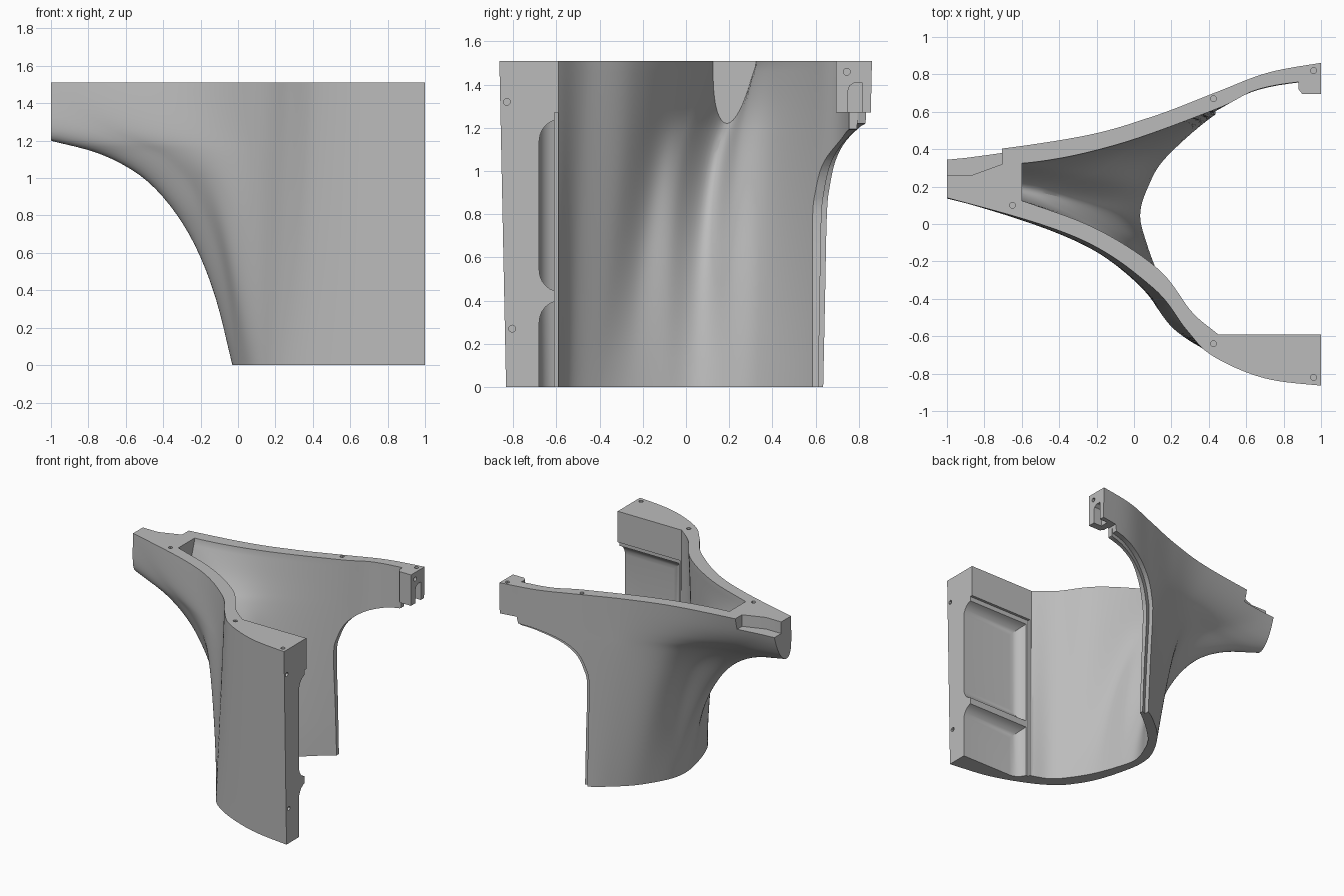
import bpy, bmesh, math
from mathutils import Vector

cube = bpy.data.objects.get("Cube")
if cube:
    bpy.data.objects.remove(cube, do_unlink=True)

TOP = 1.51
grey = bpy.data.materials.new("plain grey")
grey.use_nodes = True
grey.diffuse_color = (0.5, 0.5, 0.5, 1)
grey.node_tree.nodes["Principled BSDF"].inputs["Base Color"].default_value = (0.5, 0.5, 0.5, 1)


def add_object(name, bm):
    bmesh.ops.recalc_face_normals(bm, faces=bm.faces)
    mesh = bpy.data.meshes.new(name)
    bm.to_mesh(mesh)
    bm.free()
    mesh.materials.append(grey)
    obj = bpy.data.objects.new(name, mesh)
    bpy.context.collection.objects.link(obj)
    return obj


def spline(points, steps):
    """Smooth curve through 2D points."""
    p = [Vector(q) for q in points]
    p = [2 * p[0] - p[1]] + p + [2 * p[-1] - p[-2]]
    out = []
    for a, b, c, d in zip(p, p[1:], p[2:], p[3:]):
        for i in range(steps):
            t = i / steps
            out.append(0.5 * (2 * b + (c - a) * t + (2 * a - 5 * b + 4 * c - d) * t * t
                              + (3 * b - a - 3 * c + d) * t ** 3))
    return out + [p[-2]]


def loft(name, low, high, ridge, nose, corners=(), spill=0.0, shift=0.0):
    """Solid morphing from low to high outline; the nose follows the ridge (x, z), the walls follow height."""
    bm = bmesh.new()
    levels = spline(ridge, 4)
    start, end = levels[0].x, levels[-1].x
    rings = []
    for k, level in enumerate(levels):
        u = (level.x - start) / (end - start)
        outline = []
        for i, (a, b) in enumerate(zip(low, high)):
            wall = min(max(abs(i - nose) - 1, 0) / 2, 1)
            outline.append(Vector(a).lerp(Vector(b), u + (level.y / TOP - u) * wall))
        z = level.y - spill * (k == 0) + spill * (k == len(levels) - 1)
        ring = spline(outline, 9) + [Vector(c) for c in corners]
        rings.append([bm.verts.new((p.x, p.y + shift, z)) for p in ring])
    for r, s in zip(rings, rings[1:]):
        for i in range(len(r)):
            j = (i + 1) % len(r)
            bm.faces.new((r[i], r[j], s[j], s[i]))
    bm.faces.new(rings[0])
    bm.faces.new(rings[-1])
    return add_object(name, bm)


def prism(name, points, axis, lo, hi, round_y=None):
    """Extruded outline; edges lying on y = round_y get rounded."""
    place = {"x": lambda a, b, h: (h, a, b),
             "y": lambda a, b, h: (a, h, b),
             "z": lambda a, b, h: (a, b, h)}[axis]
    bm = bmesh.new()
    ends = [[bm.verts.new(place(a, b, h)) for a, b in points] for h in (lo, hi)]
    for i in range(len(points)):
        j = (i + 1) % len(points)
        bm.faces.new((ends[0][i], ends[0][j], ends[1][j], ends[1][i]))
    for ring in ends:
        bm.faces.new(ring)
    if round_y is not None:
        edges = [e for e in bm.edges if all(abs(v.co.y - round_y) < 1e-4 for v in e.verts)]
        bmesh.ops.bevel(bm, geom=edges, offset=0.1, segments=6, profile=0.5, affect="EDGES")
    return add_object(name, bm)


def box(name, x, y, z, round_y=None):
    rect = [(x[0], y[0]), (x[1], y[0]), (x[1], y[1]), (x[0], y[1])]
    return prism(name, rect, "z", z[0], z[1], round_y)


def combine(obj, tool, operation="DIFFERENCE"):
    mod = obj.modifiers.new("combine", "BOOLEAN")
    mod.operation, mod.solver, mod.object = operation, "EXACT", tool
    bpy.context.view_layer.objects.active = obj
    bpy.ops.object.modifier_apply(modifier=mod.name)
    bpy.data.objects.remove(tool, do_unlink=True)


# Outer skin, from the front edge around the nose to the back edge
outer_low = [(1.05, -.84), (.7, -.79), (.42, -.69), (.235, -.58), (.135, -.465), (.06, -.33), (0, -.14),
             (-.03, .04), (0, .2), (.12, .4), (.26, .535), (.42, .645), (.72, .765), (1.05, .84)]
outer_high = [(1.05, -.87), (.7, -.825), (.42, -.705), (.28, -.565), (.1, -.34), (-.3, -.075), (-1, .14),
              (-1.8, .32), (-1, .37), (-.3, .465), (.1, .575), (.44, .705), (.72, .81), (1.05, .87)]
outer_ridge = [(-.03, 0), (-.12, .36), (-.23, .64), (-.365, .855), (-.525, 1.015), (-.74, 1.13),
               (-1, 1.2), (-1.25, 1.27), (-1.52, 1.37), (-1.8, TOP)]
body = loft("flared_shell", outer_low, outer_high, outer_ridge, 7)
combine(body, box("end_trim", (-1, 1), (-2, 2), (-1, 2)), "INTERSECT")

# Hollow inside, ending in a flat wall behind the nose
inner_low = [(.45, -.59), (.32, -.535), (.22, -.42), (.135, -.27), (.07, -.1), (.04, .05),
             (.08, .2), (.18, .36), (.45, .595), (.72, .72), (1.3, .79)]
inner_high = [(.45, -.59), (.31, -.47), (.13, -.24), (-.2, -.025), (-.6, .125), (-1.2, .32),
              (-.6, .33), (-.1, .425), (.44, .615), (.72, .735), (1.3, .8)]
inner_ridge = [(.04, 0), (-.06, .5), (-.18, .8), (-.32, 1.01), (-.46, 1.14), (-.6, 1.22),
               (-.78, 1.31), (-.98, 1.41), (-1.2, TOP)]
cavity = loft("cavity", inner_low, inner_high, inner_ridge, 5, [(1.3, -.59)], spill=.05)
combine(cavity, box("cavity_trim", (-.6, 2), (-2, 2), (-1, 2)), "INTERSECT")
combine(body, cavity)

# Open area under the back arm, with a stepped lip around its edge
edge = [(.405, -.1), (.39, .4), (.375, .8), (.395, .93), (.45, 1.05), (.56, 1.14), (.72, 1.2), (.86, 1.22)]
arm_end = [(.87, 1.27), (1.2, 1.27), (1.2, -.1)]
curve = [tuple(p) for p in spline(edge, 4)]
lip = [(min(x + .035, .87), z - .025) for x, z in curve]
combine(body, prism("arm_opening", lip + arm_end, "y", .3, 1.3))
step = prism("lip_step", curve + arm_end, "y", .3, 1.3)
combine(step, loft("lip_core", outer_low, outer_high, outer_ridge, 7, spill=.2, shift=-.04))
combine(body, step)

# Clip block at the end of the back arm, with an arched slot
clip = [(.88, .72), (.9, .695), (1, .695), (1, .82), (.88, .8)]
combine(body, prism("clip_block", clip, "z", 1.27, TOP), "UNION")
slot = [(.75, 1.2), (.75, 1.37), (.758, 1.395), (.78, 1.41), (.815, 1.41), (.815, 1.2)]
combine(body, prism("clip_slot", slot, "x", .93, 1.1))

# Recessed panel and two rounded pockets in the front block
combine(body, box("panel_recess", (.465, 1.1), (-.61, -.5), (-.1, 1.27)))
for low, high in ((.44, 1.24), (-.3, .4)):
    combine(body, box("pocket", (.48, 1.3), (-.68, -.4), (low, high), round_y=-.68))

# Notched shelf on the nose
shelf = [(-1.1, .26), (-.87, .26), (-.705, .32), (-.705, .6), (-1.1, .6)]
combine(body, prism("nose_notch", shelf, "z", 1.42, 1.7))


# Small pin holes in the top and end faces
def pin_hole(axis, a, b, face):
    ring = [(a + .016 * math.cos(i * math.pi / 6), b + .016 * math.sin(i * math.pi / 6)) for i in range(12)]
    combine(body, prism("pin_hole", ring, axis, face - .04, face + .04))


for x, y in ((-.65, .1), (.425, .67), (.425, -.64), (.96, -.82), (.96, .82)):
    pin_hole("z", x, y, TOP)
for y, z in ((-.83, 1.32), (-.805, .27), (.745, 1.46)):
    pin_hole("x", y, z, 1)

bpy.ops.object.select_all(action="DESELECT")
body.select_set(True)
bpy.context.view_layer.objects.active = body
bpy.ops.object.shade_smooth_by_angle(angle=math.radians(30))
